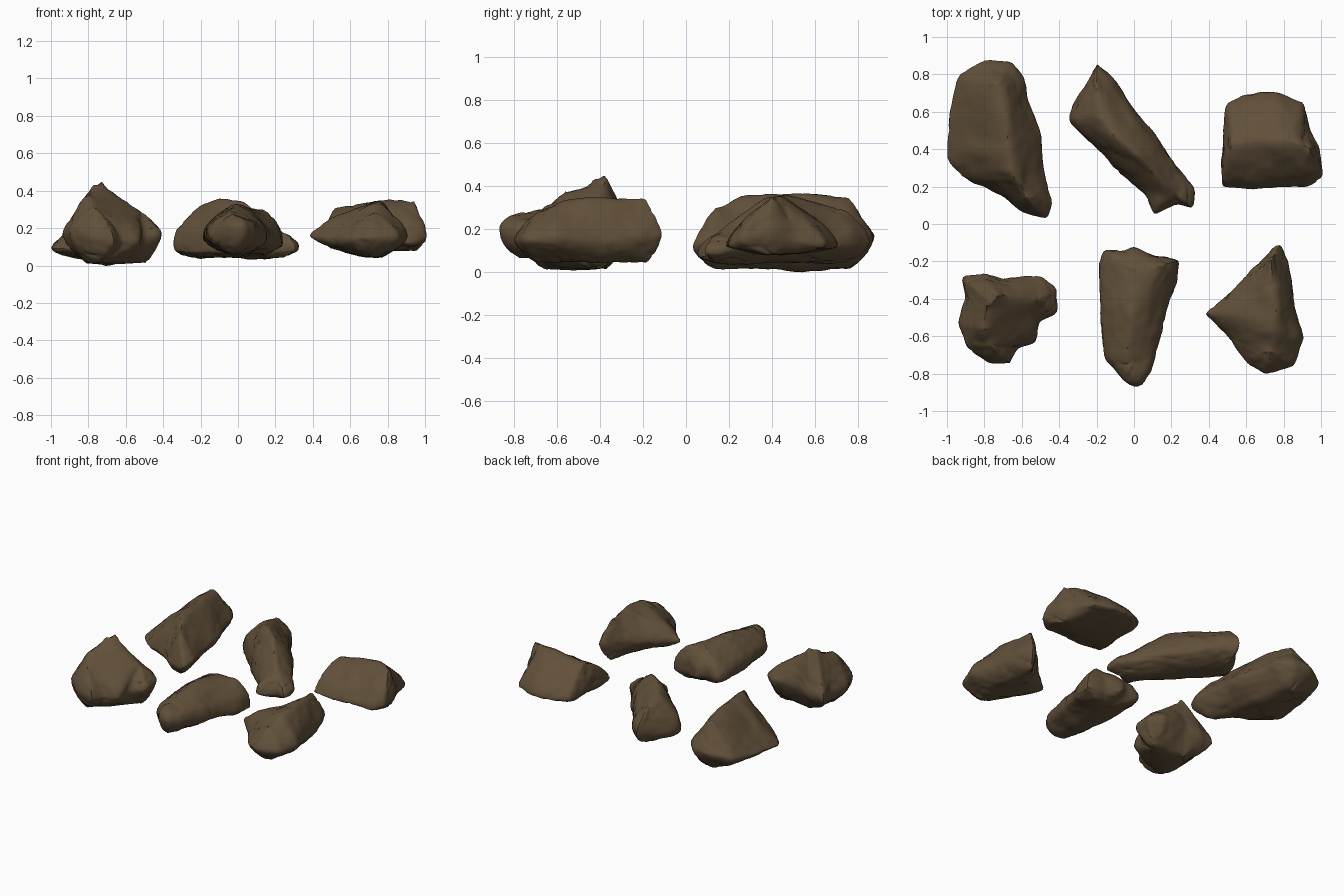
import bpy
import bmesh
from mathutils import Vector, noise

old = bpy.data.objects.get("Cube")
if old:
    bpy.data.objects.remove(old, do_unlink=True)

# Single earthy stone colour
stone = bpy.data.materials.new("brown_stone")
stone.use_nodes = True
stone.diffuse_color = (0.12, 0.08, 0.042, 1)
shader = next(n for n in stone.node_tree.nodes if n.type == 'BSDF_PRINCIPLED')
shader.inputs["Base Color"].default_value = stone.diffuse_color
shader.inputs["Roughness"].default_value = 0.9


def resample(points, count, closed):
    """Spread evenly spaced points along a path given in hundredths."""
    path = [Vector(p) / 100 for p in points]
    if closed:
        path.append(path[0])
    lengths = [(b - a).length for a, b in zip(path, path[1:])]
    step = sum(lengths) / (count if closed else count - 1)
    result = []
    for i in range(count):
        left = step * i
        for k, length in enumerate(lengths):
            if left <= length or k == len(lengths) - 1:
                result.append(path[k].lerp(path[k + 1], min(left / length, 1)))
                break
            left -= length
    return result


def weather(point, normal):
    """Broad dents, small roughness and a few narrow cracks."""
    rough = noise.fractal(point * 5, 0.8, 2.1, 4) * 0.012
    near, far = noise.voronoi(point * 5 + noise.noise_vector(point * 6) * 0.3)[0][:2]
    crack = max(0, 1 - (far - near) / 0.05) * 0.006
    return point + normal * (rough - crack)


def rock(name, outline, ridge, base, bulge, keel=0.6, inset=0.85):
    """Loft rings from the widest outline up to a ridge and down to a base."""
    count = 90
    rim = resample(outline, count, True)
    spine = resample(ridge, 40, False)
    tops = [min(spine, key=lambda s: (s.xy - p.xy).length) for p in rim]
    # Even out jumps between neighbouring ridge targets
    for _ in range(4):
        tops = [(tops[i - 1] + tops[i] * 2 + tops[(i + 1) % count]) / 4 for i in range(count)]
    bm = bmesh.new()

    def ring(t, upward):
        verts = []
        for p, top in zip(rim, tops):
            q = p.lerp(top, t)
            if upward:
                q.z = p.z + (top.z - p.z) * (t / 0.94) ** bulge
            else:
                q.z = p.z + (base / 100 - p.z) * (t / inset) ** keel
            verts.append(bm.verts.new(q))
        return verts

    steps = 14
    rings = [ring(inset * (i / steps) ** 1.5, False) for i in range(steps, 0, -1)]
    rings += [ring(0.94 * (i / steps) ** 1.5, True) for i in range(steps + 1)]
    for low, high in zip(rings, rings[1:]):
        for i in range(count):
            j = (i + 1) % count
            bm.faces.new((low[i], low[j], high[j], high[i]))
    caps = [bm.faces.new(rings[-1]), bm.faces.new(rings[0][::-1])]
    bmesh.ops.triangulate(bm, faces=caps)
    bmesh.ops.recalc_face_normals(bm, faces=bm.faces)
    for _ in range(3):
        bmesh.ops.smooth_vert(bm, verts=bm.verts, factor=0.5,
                              use_axis_x=True, use_axis_y=True, use_axis_z=True)
    bm.normal_update()
    for v, place in [(v, weather(v.co, v.normal)) for v in bm.verts]:
        v.co = place
    mesh = bpy.data.meshes.new(name)
    bm.to_mesh(mesh)
    bm.free()
    mesh.materials.append(stone)
    obj = bpy.data.objects.new(name, mesh)
    bpy.context.collection.objects.link(obj)
    bpy.ops.object.select_all(action='DESELECT')
    bpy.context.view_layer.objects.active = obj
    obj.select_set(True)
    bpy.ops.object.shade_smooth_by_angle(angle=0.7)


# Peaked lumpy rock, front row
rock("peaked_rock",
     [(-92, -28, 15), (-80, -26, 18), (-70, -29, 20), (-50, -28, 19), (-41, -35, 18),
      (-41, -47, 17), (-51, -53, 15), (-52, -64, 14), (-62, -66, 13), (-66, -75, 13),
      (-76, -74, 15), (-90, -66, 19), (-94, -54, 17), (-90, -40, 15)],
     [(-77, -65, 31), (-79, -56, 39), (-77, -44, 43), (-72, -39, 45), (-61, -41, 36),
      (-51, -40, 28)],
     1, 0.7)

# Long tapering slab, front row
rock("slab_rock",
     [(-19, -21, 16), (-16, -14, 16), (-5, -14, 16), (0, -11, 14), (10, -16, 14),
      (25, -19, 11), (22, -33, 12), (16, -50, 14), (13, -65, 16), (10, -78, 18),
      (3, -87, 19), (-5, -85, 19), (-16, -72, 17), (-18, -50, 16)],
     [(12, -23, 30), (3, -26, 31), (0, -45, 33), (-3, -62, 30), (-3, -76, 28)],
     6, 0.45, 0.5)

# Three-cornered rock with a horn at the back
rock("horned_rock",
     [(37, -48, 16), (52, -36, 17), (65, -22, 18), (74, -12, 18), (79, -10, 17),
      (82, -20, 16), (85, -34, 15), (88, -50, 15), (91, -61, 16), (86, -76, 15),
      (70, -81, 15), (60, -74, 14), (52, -62, 14)],
     [(73, -20, 34), (74, -32, 34), (76, -45, 35), (75, -57, 34), (73, -68, 29)],
     4, 0.68)

# Largest rock, back row
rock("large_rock",
     [(-93, 80, 14), (-79, 88, 17), (-65, 87, 17), (-58, 78, 17), (-56, 66, 16),
      (-49, 45, 15), (-48, 30, 14), (-44, 12, 15), (-46, 2, 12), (-60, 7, 10),
      (-70, 15, 10), (-90, 23, 9), (-101, 36, 9), (-100, 54, 11), (-96, 70, 12)],
     [(-73, 74, 34), (-69, 60, 37), (-67, 42, 37), (-64, 27, 37), (-58, 15, 30)],
     1, 0.9)

# Narrow diagonal rock
rock("diagonal_rock",
     [(-20, 87, 14), (-10, 77, 14), (0, 62, 13), (15, 43, 12), (22, 32, 11),
      (32, 20, 10), (32, 8, 9), (22, 10, 8), (10, 4, 8), (7, 15, 8),
      (-10, 30, 8), (-25, 45, 8), (-35, 55, 9), (-31, 66, 11), (-25, 75, 13)],
     [(-20, 71, 29), (-18, 57, 34), (-10, 47, 37), (4, 35, 34), (17, 20, 22), (23, 15, 18)],
     4, 0.5, 0.5)

# Wedge-shaped block with a sideways ridge
rock("wedge_rock",
     [(47, 19, 13), (47, 50, 15), (50, 64, 13), (60, 70, 12), (75, 71, 12),
      (91, 66, 12), (94, 51, 15), (99, 40, 20), (101, 25, 15), (93, 20, 12),
      (75, 19, 12), (60, 18, 12)],
     [(52, 43, 31), (70, 44, 34), (82, 44, 35), (94, 41, 35)],
     8, 0.65)
